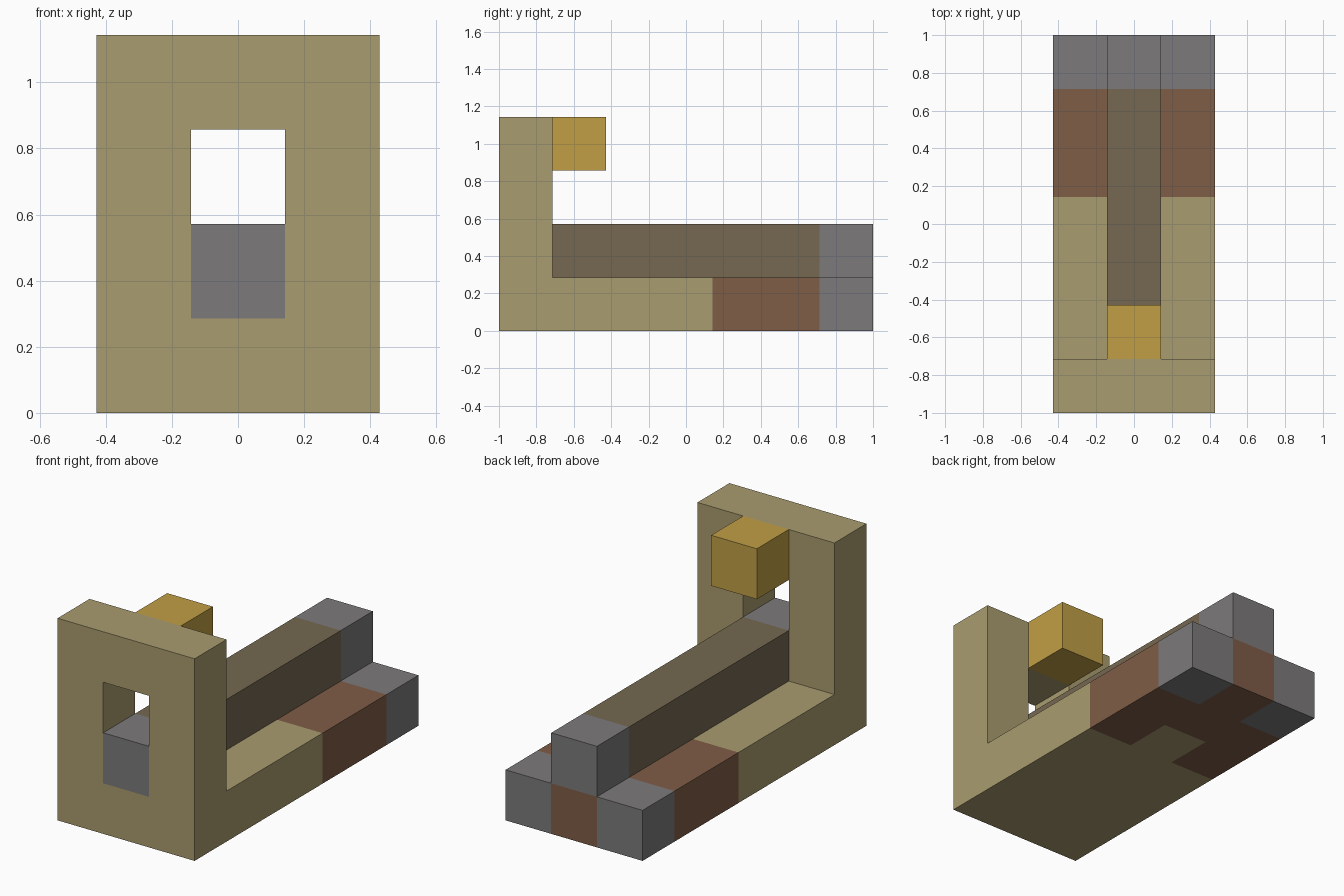
import bpy
import bmesh

default = bpy.data.objects.get("Cube")
if default:
    bpy.data.objects.remove(default, do_unlink=True)

U = 2 / 7  # one block: the model is 3 wide, 7 long and 4 high


def linear(c):
    c /= 255
    return c / 12.92 if c <= 0.04045 else ((c + 0.055) / 1.055) ** 2.4


def material(name, r, g, b):
    color = (linear(r), linear(g), linear(b), 1)
    mat = bpy.data.materials.new(name)
    mat.use_nodes = True
    mat.diffuse_color = color
    bsdf = mat.node_tree.nodes["Principled BSDF"]
    bsdf.inputs["Base Color"].default_value = color
    bsdf.inputs["Roughness"].default_value = 0.9
    return mat


tan = material("tan", 170, 156, 112)
grey = material("grey", 125, 122, 124)
olive = material("olive brown", 117, 104, 81)
brown = material("red brown", 127, 93, 71)
gold = material("gold", 193, 159, 70)


def extrude(name, profile, x0, x1, mat):
    """Extrude a side profile of (y, z) block corners from x0 to x1."""
    bm = bmesh.new()
    face = bm.faces.new([bm.verts.new(((x0 - 1.5) * U, (y - 3.5) * U, z * U))
                         for y, z in profile])
    side = bmesh.ops.extrude_face_region(bm, geom=[face])["geom"]
    moved = [v for v in side if isinstance(v, bmesh.types.BMVert)]
    bmesh.ops.translate(bm, verts=moved, vec=((x1 - x0) * U, 0, 0))
    bmesh.ops.recalc_face_normals(bm, faces=bm.faces)
    mesh = bpy.data.meshes.new(name)
    bm.to_mesh(mesh)
    bm.free()
    mesh.materials.append(mat)
    obj = bpy.data.objects.new(name, mesh)
    bpy.context.collection.objects.link(obj)
    return obj


def box(name, x, y, z, mat):
    profile = [(y[0], z[0]), (y[1], z[0]), (y[1], z[1]), (y[0], z[1])]
    return extrude(name, profile, x[0], x[1], mat)


MID = (1, 2)

# L-shaped frame: upright front wall and low base, with a window cut through
frame = extrude("frame", [(0, 0), (4, 0), (4, 1), (1, 1), (1, 4), (0, 4)], 0, 3, tan)
cutter = box("window_cutter", MID, (-0.5, 1.5), (1, 3), tan)
cutter.hide_render = True
cutter.hide_viewport = True
cut = frame.modifiers.new("window", 'BOOLEAN')
cut.operation = 'DIFFERENCE'
cut.solver = 'EXACT'
cut.object = cutter

# Middle of the base
box("base_tongue", MID, (4, 5), (0, 1), tan)
box("base_rear_middle", MID, (5, 7), (0, 1), brown)

# Rear rails and end caps on both sides
for side, x in (("right", (0, 1)), ("left", (2, 3))):
    box(side + "_rear_rail", x, (4, 6), (0, 1), brown)
    box(side + "_end_cap", x, (6, 7), (0, 1), grey)

# Long centre beam with grey ends, the front one filling the lower window
box("beam_front_end", MID, (0, 1), (1, 2), grey)
box("beam", MID, (1, 6), (1, 2), olive)
box("beam_rear_end", MID, (6, 7), (1, 2), grey)

# Gold block behind the top of the wall
box("gold_block", MID, (1, 2), (3, 4), gold)
